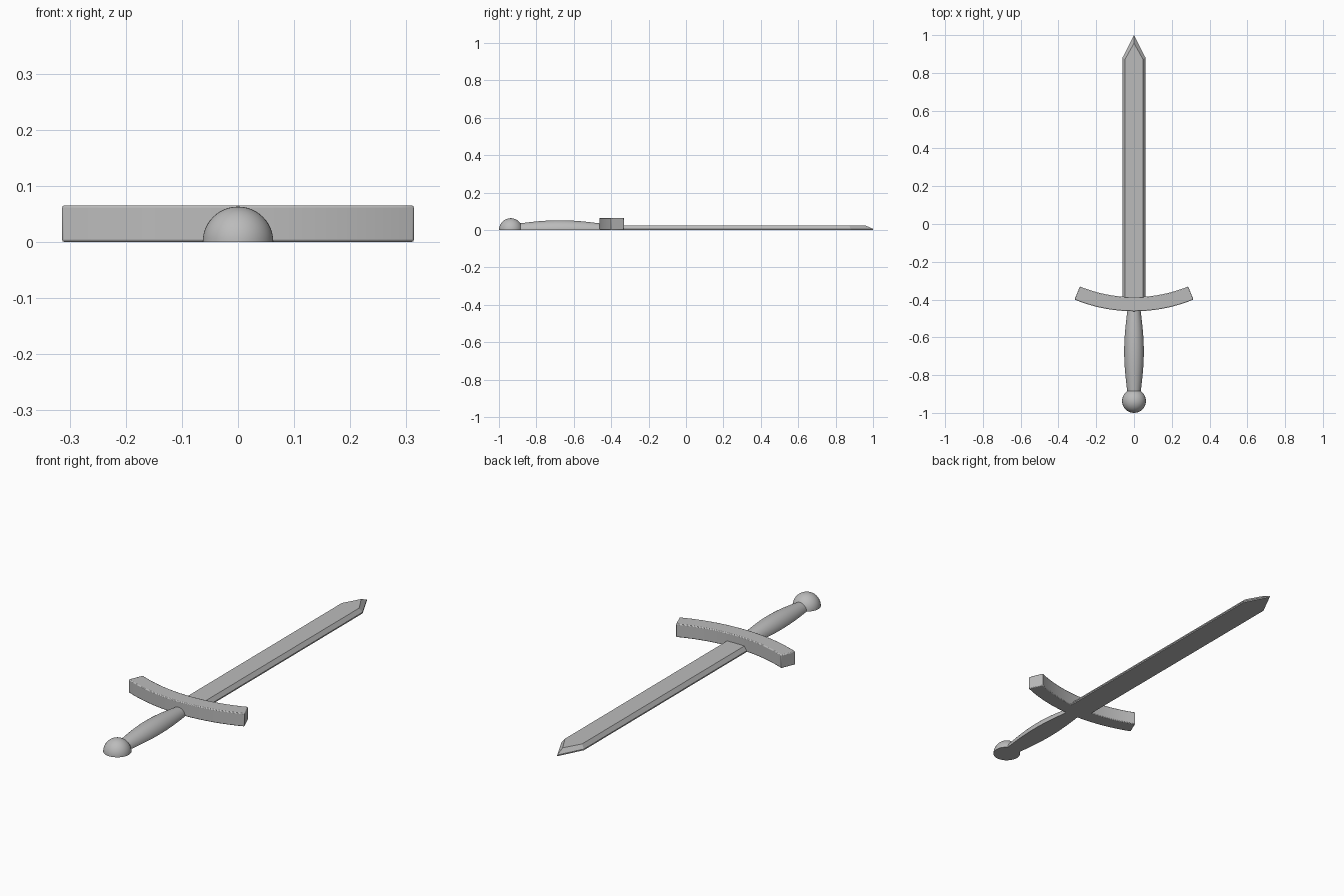
import bpy, bmesh
from math import sin, cos, pi, radians

cube = bpy.data.objects.get("Cube")
if cube:
    bpy.data.objects.remove(cube)

steel = bpy.data.materials.new("plain_grey")
steel.use_nodes = True
GREY = (0.5, 0.5, 0.5, 1)
steel.diffuse_color = GREY
steel.node_tree.nodes["Principled BSDF"].inputs["Base Color"].default_value = GREY


def loft(name, rings, smooth=None, bevel=0):
    """Skin closed rings of equal length and cap both ends."""
    bm = bmesh.new()
    loops = [[bm.verts.new(p) for p in ring] for ring in rings]
    n = len(loops[0])
    for a, b in zip(loops, loops[1:]):
        for i in range(n):
            j = (i + 1) % n
            bm.faces.new((a[i], a[j], b[j], b[i]))
    bm.faces.new(loops[0])
    bm.faces.new(loops[-1])
    bmesh.ops.remove_doubles(bm, verts=bm.verts, dist=0.0001)
    bmesh.ops.recalc_face_normals(bm, faces=bm.faces)
    mesh = bpy.data.meshes.new(name)
    bm.to_mesh(mesh)
    bm.free()
    mesh.materials.append(steel)
    obj = bpy.data.objects.new(name, mesh)
    bpy.context.collection.objects.link(obj)
    if bevel:
        mod = obj.modifiers.new("soft_edges", 'BEVEL')
        mod.width, mod.segments = bevel, 2
        mod.limit_method, mod.angle_limit = 'ANGLE', radians(40)
    if smooth:
        bpy.ops.object.select_all(action='DESELECT')
        obj.select_set(True)
        bpy.context.view_layer.objects.active = obj
        bpy.ops.object.shade_smooth_by_angle(angle=radians(smooth))
    return obj


def half_round(y, r, sides=24):
    """Half circle standing on the ground plane."""
    return [(r * cos(pi * i / sides), y, r * sin(pi * i / sides))
            for i in range(sides + 1)]


# Blade: flat back, short upright edge, bevel, flat top
def blade_outline(w, shoulder, tip, z):
    return [(-w, -0.41, z), (w, -0.41, z), (w, shoulder, z),
            (0, tip, z), (-w, shoulder, z)]


loft("blade", [blade_outline(0.061, 0.88, 1.0, 0),
               blade_outline(0.061, 0.88, 1.0, 0.006),
               blade_outline(0.047, 0.873, 0.957, 0.025)])

# Curved crossguard swept along an arc
R_OUT, R_IN, CENTRE_Y, TOP = 0.83, 0.755, 0.368, 0.065
sections = []
for i in range(25):
    a = radians(-22.3 + 44.6 * i / 24)
    sections.append([(r * sin(a), CENTRE_Y - r * cos(a), z)
                     for r, z in ((R_OUT, 0), (R_IN, 0), (R_IN, TOP), (R_OUT, TOP))])
loft("crossguard", sections, smooth=40, bevel=0.004)

# Swelling grip
grip = []
for i in range(17):
    t = i / 16
    grip.append(half_round(-0.90 + 0.45 * t, 0.034 + 0.018 * sin(pi * t)))
loft("grip", grip, smooth=40)

# Half-ball pommel
R = 0.063
loft("pommel", [half_round(-0.937 - R * cos(pi * i / 24), max(R * sin(pi * i / 24), 0.00001))
                for i in range(25)], smooth=40)
